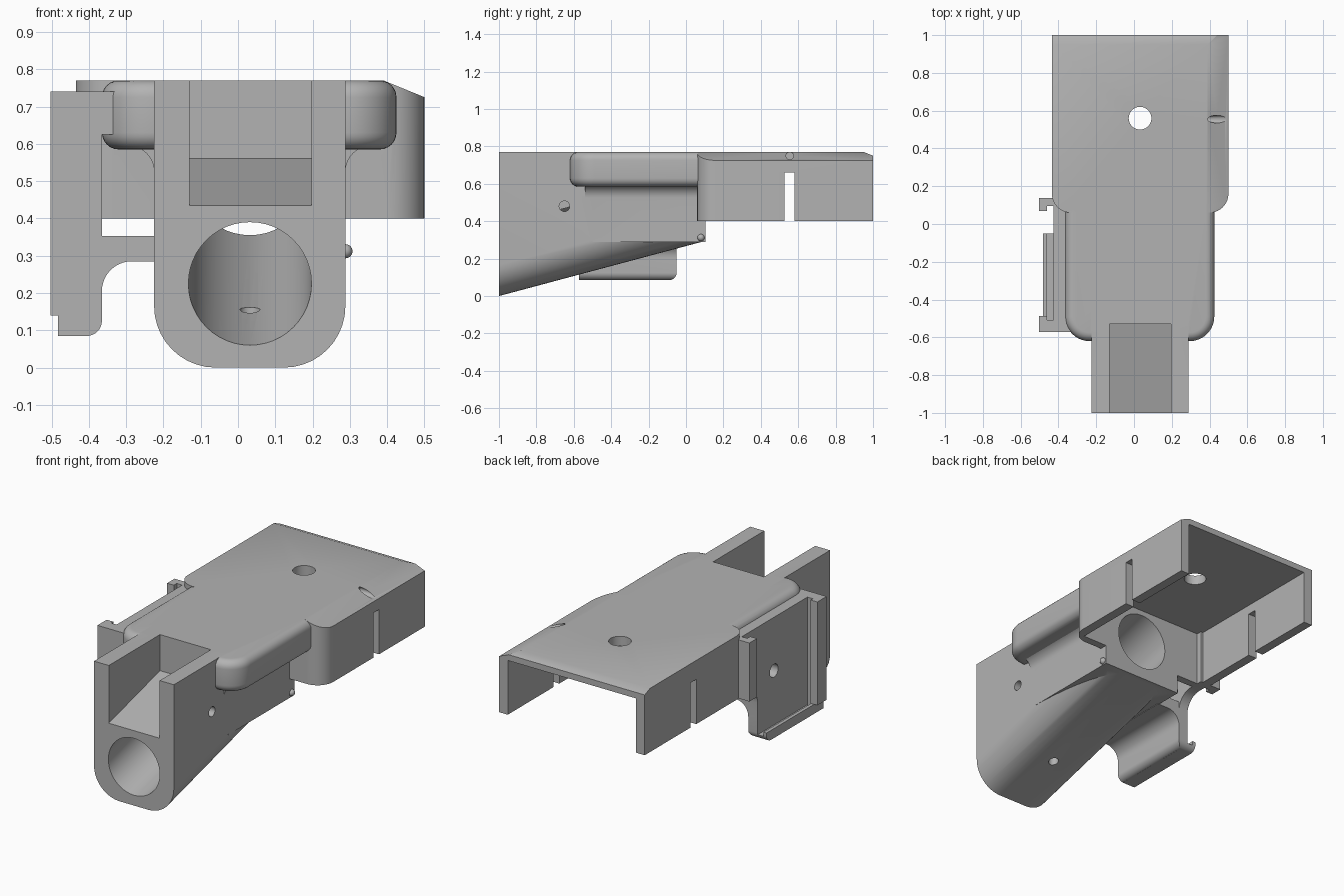
import bpy, bmesh, math
from mathutils import Vector

cube = bpy.data.objects.get("Cube")
if cube:
    bpy.data.objects.remove(cube, do_unlink=True)

grey = bpy.data.materials.new("plain_grey")
grey.use_nodes = True
GREY = (0.45, 0.45, 0.45, 1)
grey.diffuse_color = GREY
grey.node_tree.nodes["Principled BSDF"].inputs["Base Color"].default_value = GREY

SLOPE = 0.267   # rise of the grip towards the back
MID = 0.032     # centre line of the grip
TOP = 0.77


def arc(cx, cy, r, a0, a1, n=10):
    """Points on an arc, angles in degrees."""
    return [(cx + r * math.cos(math.radians(a0 + (a1 - a0) * i / n)),
             cy + r * math.sin(math.radians(a0 + (a1 - a0) * i / n))) for i in range(n + 1)]


def prism(name, pts, axis, a, b, shear=0):
    """Extrude a 2D outline along an axis; shear lifts z along y."""
    place = {"x": lambda p, t: (t, p[0], p[1]),
             "y": lambda p, t: (p[0], t, p[1] + shear * (t + 1)),
             "z": lambda p, t: (p[0], p[1], t)}[axis]
    bm = bmesh.new()
    rings = [[bm.verts.new(place(p, t)) for p in pts] for t in (a, b)]
    bm.faces.new(rings[0])
    bm.faces.new(rings[1][::-1])
    n = len(pts)
    for i in range(n):
        j = (i + 1) % n
        bm.faces.new((rings[0][j], rings[0][i], rings[1][i], rings[1][j]))
    bmesh.ops.recalc_face_normals(bm, faces=bm.faces)
    return finish(name, bm)


def finish(name, bm):
    mesh = bpy.data.meshes.new(name)
    bm.to_mesh(mesh)
    bm.free()
    mesh.materials.append(grey)
    ob = bpy.data.objects.new(name, mesh)
    bpy.context.collection.objects.link(ob)
    return ob


def box(name, x, y, z):
    return prism(name, [(x[0], y[0]), (x[1], y[0]), (x[1], y[1]), (x[0], y[1])], "z", *z)


def rod(name, c, r, axis, a, b, shear=0):
    return prism(name, arc(c[0], c[1], r, 0, 360, 48)[:-1], axis, a, b, shear)


def combine(target, others, mode):
    """Apply a boolean with each part, then remove that part."""
    for ob in others:
        mod = target.modifiers.new(mode.lower(), "BOOLEAN")
        mod.operation, mod.solver, mod.object = mode, "EXACT", ob
        bpy.context.view_layer.update()
        deps = bpy.context.evaluated_depsgraph_get()
        mesh = bpy.data.meshes.new_from_object(target.evaluated_get(deps))
        target.modifiers.clear()
        target.data = mesh
        bpy.data.objects.remove(ob, do_unlink=True)


def slice_off(ob, point, normal):
    """Plane cut that keeps the side behind the normal."""
    bm = bmesh.new()
    bm.from_mesh(ob.data)
    geom = bm.verts[:] + bm.edges[:] + bm.faces[:]
    bmesh.ops.bisect_plane(bm, geom=geom, plane_co=point, plane_no=normal, clear_outer=True)
    bmesh.ops.holes_fill(bm, edges=[e for e in bm.edges if e.is_boundary])
    bmesh.ops.recalc_face_normals(bm, faces=bm.faces)
    bm.to_mesh(ob.data)
    bm.free()


# Grip: rounded underside following the slope, flat top
L, R, r = -0.225, 0.288, 0.165
under = arc(L + r, r, r, 180, 270) + arc(R - r, r, r, 270, 360)
body = prism("body", under + [(R, 1), (L, 1)], "y", -1, 0.105, SLOPE)
slice_off(body, Vector((0, 0, TOP)), Vector((0, 0, 1)))
rear_block = box("rear_block", (L, R), (-0.5, 0.105), (0.288, TOP))

# Rounded middle housing
plan = (arc(-0.235, -0.49, 0.13, 180, 270) + arc(0.295, -0.49, 0.13, 270, 360)
        + [(0.425, 0.15), (-0.365, 0.15)])
housing = prism("housing", plan, "z", 0.585, TOP)
bm = bmesh.new()
bm.from_mesh(housing.data)
rim = [e for e in bm.edges if abs(e.verts[0].co.z - e.verts[1].co.z) < 0.001
       and min(v.co.y for v in e.verts) < 0.14]
bmesh.ops.bevel(bm, geom=rim, offset=0.045, segments=6, profile=0.5, affect="EDGES")
bm.to_mesh(housing.data)
bm.free()

# Coves where the housing meets the grip sides
coves = []
for side, x in ((1, R), (-1, L)):
    curve = [(x + side * (0.07 + dx), z) for dx, z in arc(0, 0.525, 0.07, 180, 90)]
    coves.append(prism("cove", curve + [(x + side * 0.07, 0.62), (x - side * 0.03, 0.62),
                                        (x - side * 0.03, 0.525)], "y", -0.54, 0.09))

# Rear cover with rounded front corners and chamfered top
plan = arc(-0.335, 0.16, 0.1, 180, 270) + arc(0.4, 0.16, 0.1, 270, 360) + [(0.5, 1), (-0.435, 1)]
cover = prism("cover", plan, "z", 0.4, TOP)
slice_off(cover, Vector((0.39, 0, TOP)), Vector((0.045, 0, 0.11)))
slice_off(cover, Vector((0, 0.95, TOP)), Vector((0, 0.02, 0.05)))
combine(body, [rear_block, housing, *coves, cover], "UNION")

# Cavity, bore, top channel, slots and small holes
slot = [(-0.13, 0.435), (0.197, 0.435), (0.197, 1.2), (-0.13, 1.2)]
combine(body, [
    box("cavity", (-0.38, 0.445), (0.105, 1.1), (0.2, 0.715)),
    rod("bore", (MID, 0.225), 0.165, "y", -1.05, 0.15, SLOPE),
    prism("top_channel", slot, "y", -1.1, -0.53, SLOPE),
    box("side_slots", (-0.6, 0.6), (0.527, 0.58), (0.3, 0.66)),
    rod("top_hole", (MID, 0.56), 0.06, "z", 0.6, 0.9),
    rod("edge_hole", (0.555, 0.75), 0.02, "x", 0.38, 0.6),
    rod("side_hole", (-0.65, 0.48), 0.028, "x", 0.1, 0.4),
    rod("bottom_hole", (MID, -0.65), 0.027, "z", -0.1, 0.25),
], "DIFFERENCE")

# Side holder: back plate, arm, hooked lips and ledge
holder = box("side_holder", (-0.425, -0.365), (-0.572, 0.137), (0.3, 0.74))
arm = (arc(-0.405, 0.125, 0.04, 270, 360) + arc(-0.285, 0.205, 0.08, 180, 90)
       + [(-0.215, 0.285), (-0.215, 0.353), (-0.425, 0.353), (-0.425, 0.085)])
front_lip = [(-0.503, -0.572), (-0.4, -0.572), (-0.4, -0.507), (-0.46, -0.507),
             (-0.46, -0.487), (-0.503, -0.487)]
rear_lip = [(-0.503, 0.137), (-0.4, 0.137), (-0.4, 0.095), (-0.46, 0.095),
            (-0.46, 0.068), (-0.503, 0.068)]
ledge = [(-0.482, 0.085), (-0.4, 0.085), (-0.4, 0.115), (-0.462, 0.115),
         (-0.462, 0.14), (-0.482, 0.14)]
combine(holder, [
    prism("arm", arm, "y", -0.572, -0.05),
    prism("front_lip", front_lip, "z", 0.14, 0.74),
    box("front_lip_foot", (-0.482, -0.4), (-0.572, -0.507), (0.085, 0.2)),
    prism("rear_lip", rear_lip, "z", 0.4, 0.74),
    prism("ledge", ledge, "y", -0.572, -0.042),
    box("top_link", (-0.4, -0.325), (-0.572, 0.1), (0.625, 0.74)),
], "UNION")
outline = ([(-0.572, 0.085)] + arc(-0.09, 0.125, 0.04, 270, 360)
           + arc(0.05, 0.3, 0.1, 180, 90) + [(0.137, 0.4), (0.137, 0.74), (-0.572, 0.74)])
combine(holder, [prism("side_outline", outline, "x", -0.6, -0.2)], "INTERSECT")
combine(holder, [rod("holder_hole", (-0.2, 0.43), 0.038, "x", -0.5, -0.3)], "DIFFERENCE")

# Small round pins on the grip sides
pins = []
for name, x in (("left_pin", R), ("right_pin", L)):
    bm = bmesh.new()
    bmesh.ops.create_uvsphere(bm, u_segments=20, v_segments=12, radius=0.019)
    bmesh.ops.translate(bm, verts=bm.verts, vec=(x, 0.08, 0.312))
    pins.append(finish(name, bm))

bpy.ops.object.select_all(action="DESELECT")
for ob in (body, holder, *pins):
    ob.select_set(True)
bpy.context.view_layer.objects.active = body
bpy.ops.object.shade_smooth_by_angle(angle=math.radians(30))
